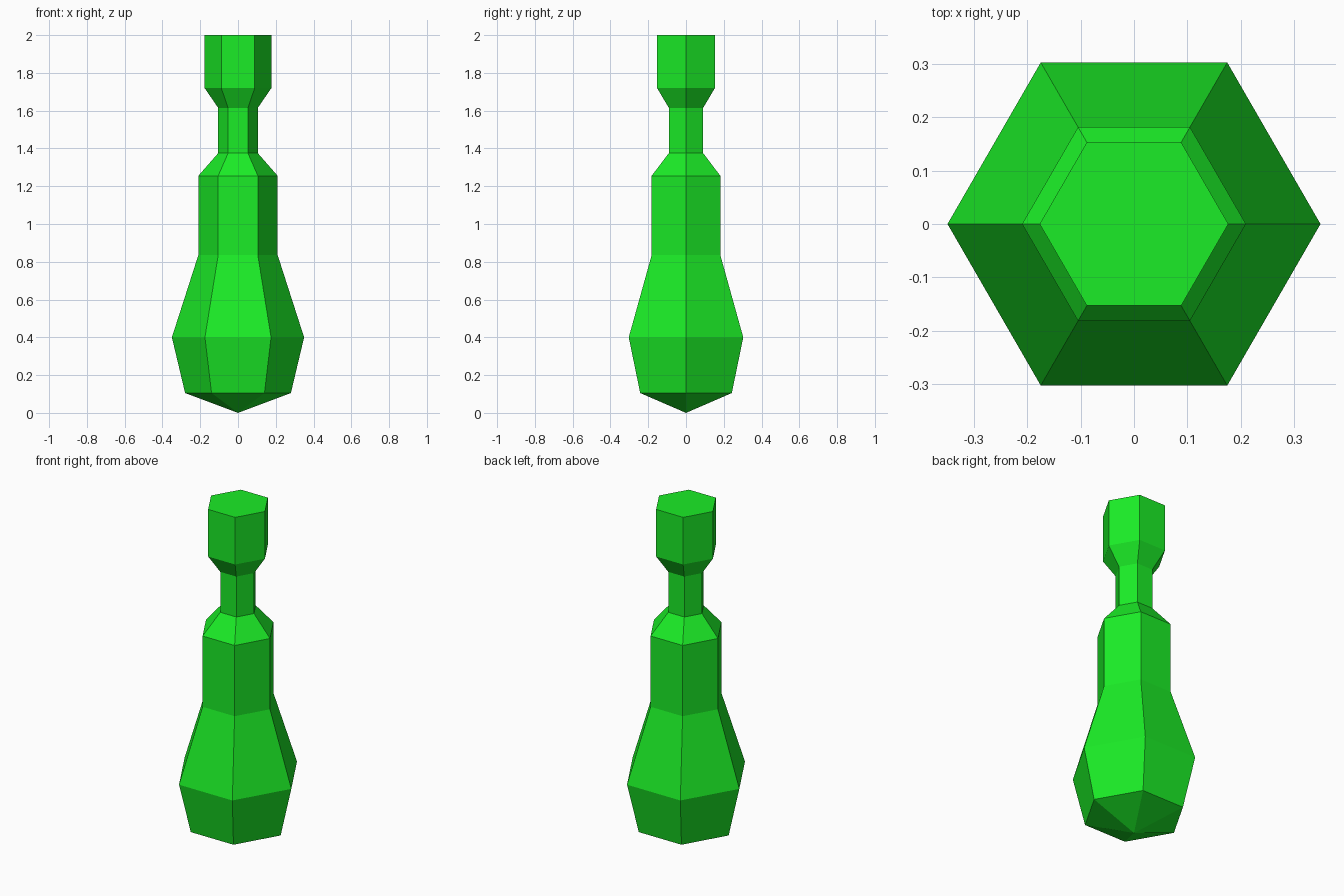
import bpy, bmesh
from math import cos, sin, pi

if "Cube" in bpy.data.objects:
    bpy.data.objects.remove(bpy.data.objects["Cube"])

SIDES = 6
# Outline of the bottle: (radius, height), from base to cap
PROFILE = [(0.28, 0.105), (0.35, 0.40), (0.21, 0.835), (0.21, 1.255),
           (0.105, 1.375), (0.105, 1.615), (0.177, 1.72), (0.177, 2.0)]

bm = bmesh.new()
rings = [[bm.verts.new((r * cos(2 * pi * i / SIDES), r * sin(2 * pi * i / SIDES), z))
          for i in range(SIDES)] for r, z in PROFILE]

# Side walls
for low, high in zip(rings, rings[1:]):
    for i in range(SIDES):
        j = (i + 1) % SIDES
        bm.faces.new((low[i], low[j], high[j], high[i]))

# Flat top and pointed base
bm.faces.new(rings[-1])
tip = bm.verts.new((0, 0, 0))
for i in range(SIDES):
    bm.faces.new((tip, rings[0][(i + 1) % SIDES], rings[0][i]))
bmesh.ops.recalc_face_normals(bm, faces=bm.faces)

mesh = bpy.data.meshes.new("bottle")
bm.to_mesh(mesh)
bm.free()
bottle = bpy.data.objects.new("bottle", mesh)
bpy.context.collection.objects.link(bottle)

# Green colour
green = bpy.data.materials.new("green")
green.diffuse_color = (0.011, 0.84, 0.02, 1)
green.use_nodes = True
green.node_tree.nodes["Principled BSDF"].inputs["Base Color"].default_value = green.diffuse_color
mesh.materials.append(green)
